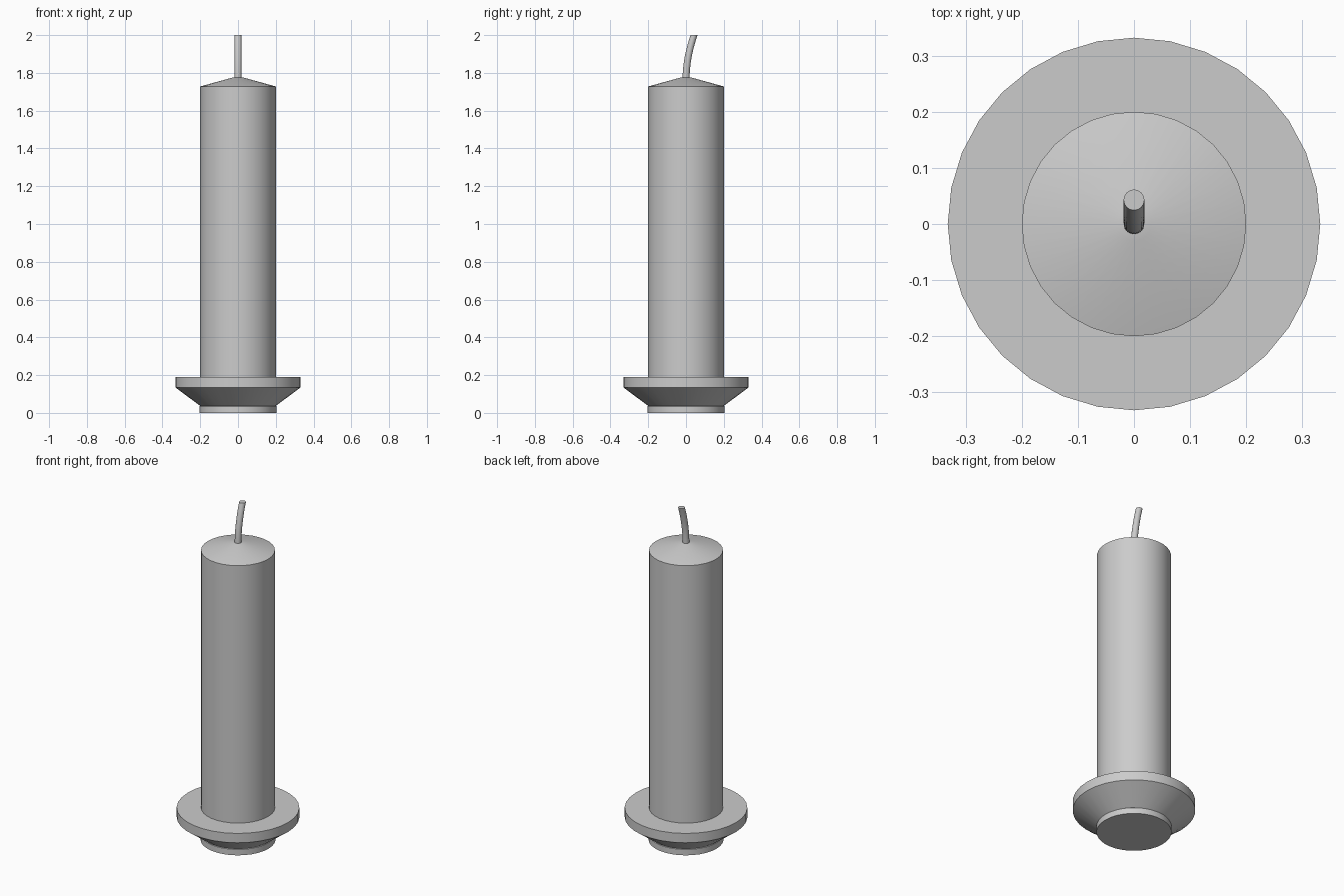
import bpy, bmesh, math

cube = bpy.data.objects.get("Cube")
if cube:
    bpy.data.objects.remove(cube)

grey = bpy.data.materials.new("plain grey")
grey.use_nodes = True
colour = (0.6, 0.6, 0.6, 1)
grey.diffuse_color = colour
grey.node_tree.nodes["Principled BSDF"].inputs["Base Color"].default_value = colour


def stack(name, rings, sides):
    """Skin a stack of level rings, each given as (radius, z, y shift)."""
    bm = bmesh.new()
    loops = []
    for radius, z, shift in rings:
        loops.append([bm.verts.new((radius * math.cos(math.tau * i / sides),
                                    radius * math.sin(math.tau * i / sides) + shift, z))
                      for i in range(sides)])
    for low, high in zip(loops, loops[1:]):
        for i in range(sides):
            j = (i + 1) % sides
            bm.faces.new((low[i], low[j], high[j], high[i]))
    bm.faces.new(loops[0][::-1])
    bm.faces.new(loops[-1])
    mesh = bpy.data.meshes.new(name)
    bm.to_mesh(mesh)
    bm.free()
    mesh.materials.append(grey)
    obj = bpy.data.objects.new(name, mesh)
    bpy.context.collection.objects.link(obj)
    bpy.ops.object.select_all(action="DESELECT")
    obj.select_set(True)
    bpy.context.view_layer.objects.active = obj
    bpy.ops.object.shade_smooth_by_angle(angle=math.radians(30))
    return obj


# Holder: short foot, flared underside and straight rim
stack("holder", [(0.203, 0, 0), (0.203, 0.035, 0), (0.2, 0.037, 0),
                 (0.332, 0.135, 0), (0.332, 0.191, 0)], 32)

# Wax body with a shallow conical top
stack("candle_body", [(0.2, 0.15, 0), (0.2, 1.728, 0), (0.03, 1.775, 0),
                      (0.005, 1.777, 0)], 32)

# Wick bending towards the back, cut off level
steps = 8
wick = [(0.0185, 1.76 + 0.24 * t / steps, 0.043 * (t / steps) ** 2)
        for t in range(steps + 1)]
stack("wick", wick, 16)
